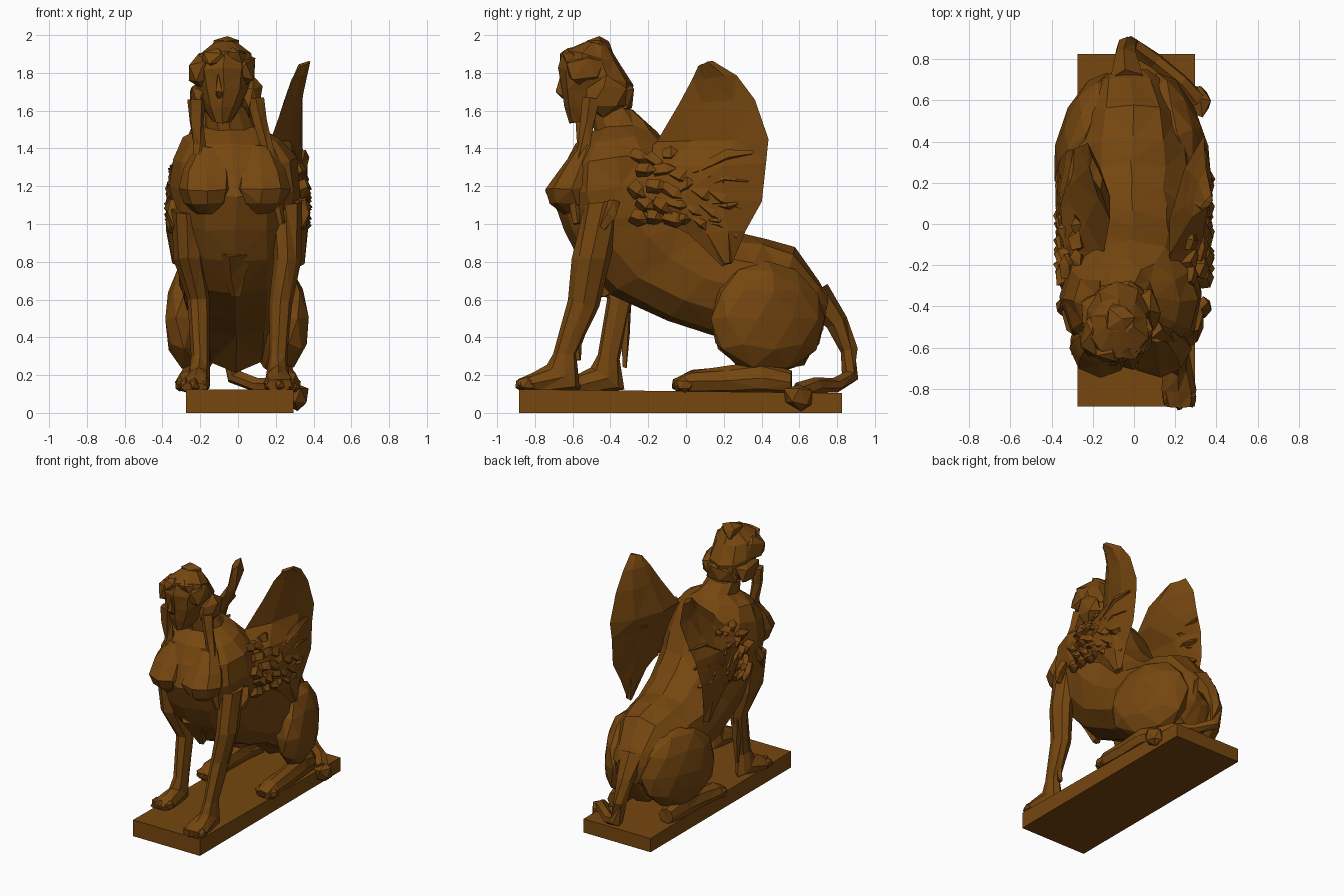
import bpy, bmesh, math, random
from mathutils import Vector, Matrix

random.seed(4)
mat = bpy.data.materials.new("bronze_brown")
mat.diffuse_color = (0.18, 0.062, 0.005, 1)


def finish(name, bm, jitter=0.0):
    """Facet the mesh, roughen it a little and add it to the scene."""
    for v in bm.verts:
        v.co += Vector([random.uniform(-jitter, jitter) for _ in range(3)])
    bmesh.ops.triangulate(bm, faces=bm.faces[:])
    bmesh.ops.recalc_face_normals(bm, faces=bm.faces[:])
    me = bpy.data.meshes.new(name)
    bm.to_mesh(me)
    bm.free()
    me.materials.append(mat)
    ob = bpy.data.objects.new(name, me)
    bpy.context.collection.objects.link(ob)
    return ob


def skin(bm, loops):
    """Join closed point loops into a capped skin."""
    rows = [[bm.verts.new(p) for p in loop] for loop in loops]
    n = len(rows[0])
    for a, b in zip(rows, rows[1:]):
        for i in range(n):
            j = (i + 1) % n
            bm.faces.new((a[i], a[j], b[j], b[i]))
    bm.faces.new(rows[0][::-1])
    bm.faces.new(rows[-1])


def profile_loft(name, rings, sides=10, jitter=0.008):
    """Each ring: x centre, then front and back (y, z) on the side profile, then half width."""
    bm = bmesh.new()
    loops = []
    for cx, y1, z1, y2, z2, w in rings:
        f, b = Vector((cx, y1, z1)), Vector((cx, y2, z2))
        c, d = (f + b) / 2, (f - b) / 2
        loops.append([c + d * math.cos(t) + Vector((w * math.sin(t), 0, 0))
                      for t in (2 * math.pi * i / sides for i in range(sides))])
    skin(bm, loops)
    return finish(name, bm, jitter)


def add_tube(bm, path, radii, sides=6):
    pts = [Vector(p) for p in path]
    loops = []
    for i, p in enumerate(pts):
        t = pts[min(i + 1, len(pts) - 1)] - pts[max(i - 1, 0)]
        u = t.cross(Vector((0.31, 0.2, 0.93))).normalized()
        v = t.cross(u).normalized()
        loops.append([p + (u * math.cos(a) + v * math.sin(a)) * radii[i]
                      for a in (2 * math.pi * k / sides for k in range(sides))])
    skin(bm, loops)


def tube(name, path, radii, sides=6, jitter=0.004):
    bm = bmesh.new()
    add_tube(bm, path, radii, sides)
    return finish(name, bm, jitter)


def lumps(name, items, level=1, jitter=0.01, turn=0.0):
    """Faceted blobs given as (centre, half sizes), turned about the vertical."""
    bm = bmesh.new()
    for c, s in items:
        bmesh.ops.create_icosphere(bm, subdivisions=level, radius=1, matrix=Matrix.Translation(c)
                                   @ Matrix.Rotation(turn, 4, 'Z') @ Matrix.Diagonal((*s, 1)))
    return finish(name, bm, jitter)


# plinth
bm = bmesh.new()
bmesh.ops.create_cube(bm, size=1, matrix=Matrix.Translation((0.01, -0.03, 0.0525))
                      @ Matrix.Diagonal((0.57, 1.71, 0.105, 1)))
for v in bm.verts:
    if v.co.z > 0.1 and v.co.y < 0:
        v.co.z += 0.02
finish("plinth", bm)

# torso from neck, through chest and belly, to the rump
profile_loft("body", [
    (-0.06, -0.51, 1.62, -0.28, 1.61, 0.11),
    (-0.04, -0.49, 1.50, -0.21, 1.54, 0.14),
    (-0.03, -0.58, 1.42, -0.16, 1.49, 0.26),
    (-0.02, -0.66, 1.30, -0.08, 1.40, 0.33),
    (-0.01, -0.71, 1.15, 0.00, 1.26, 0.345),
    (-0.01, -0.65, 0.96, 0.07, 1.14, 0.335),
    (-0.01, -0.56, 0.80, 0.14, 1.06, 0.325),
    (-0.01, -0.40, 0.63, 0.21, 1.00, 0.31),
    (-0.01, -0.10, 0.48, 0.30, 0.94, 0.31),
    (-0.01, 0.15, 0.40, 0.42, 0.92, 0.30),
    (-0.01, 0.40, 0.22, 0.57, 0.88, 0.26),
    (-0.02, 0.62, 0.25, 0.71, 0.70, 0.19),
    (-0.02, 0.72, 0.42, 0.75, 0.62, 0.10)], sides=12)

# bust, running up into the collar
for side, s in (("left", -1), ("right", 1)):
    profile_loft("breast_" + side, [
        (s * 0.13 - 0.02, -0.58, 1.41, -0.45, 1.42, 0.07),
        (s * 0.14 - 0.02, -0.685, 1.27, -0.45, 1.30, 0.135),
        (s * 0.145 - 0.02, -0.75, 1.18, -0.45, 1.20, 0.15),
        (s * 0.14 - 0.02, -0.72, 1.11, -0.45, 1.11, 0.125),
        (s * 0.13 - 0.02, -0.65, 1.05, -0.45, 1.05, 0.07)], 8, 0.006)

# head with face, nose and hair
profile_loft("head", [
    (-0.09, -0.61, 1.54, -0.48, 1.55, 0.05),
    (-0.09, -0.645, 1.62, -0.36, 1.59, 0.10),
    (-0.08, -0.66, 1.72, -0.29, 1.66, 0.14),
    (-0.08, -0.68, 1.82, -0.28, 1.74, 0.16),
    (-0.07, -0.65, 1.92, -0.35, 1.86, 0.145),
    (-0.07, -0.53, 1.97, -0.41, 1.93, 0.07)])
tube("nose", [(-0.1, -0.65, 1.79), (-0.1, -0.67, 1.70), (-0.1, -0.64, 1.675)], [0.012, 0.026, 0.02], 4)
lumps("hair", [
    ((-0.07, -0.46, 1.93), (0.08, 0.08, 0.065)),
    ((-0.19, -0.53, 1.81), (0.075, 0.13, 0.10)),
    ((0.02, -0.53, 1.82), (0.08, 0.13, 0.10)),
    ((-0.2, -0.46, 1.67), (0.065, 0.13, 0.10)),
    ((0.065, -0.43, 1.67), (0.07, 0.13, 0.11)),
    ((-0.06, -0.34, 1.66), (0.14, 0.08, 0.10)),
    ((-0.12, -0.61, 1.88), (0.08, 0.05, 0.05)),
    ((-0.03, -0.61, 1.88), (0.08, 0.05, 0.05))], 1, 0.016)

# long locks falling onto the shoulders
tube("hair_lock_left", [(-0.22, -0.55, 1.66), (-0.22, -0.55, 1.54), (-0.205, -0.54, 1.42),
                        (-0.21, -0.6, 1.27)], [0.05, 0.04, 0.035, 0.02], 5)
tube("hair_lock_right", [(0.09, -0.5, 1.66), (0.115, -0.52, 1.54), (0.155, -0.54, 1.40),
                         (0.19, -0.6, 1.22), (0.23, -0.58, 1.0)], [0.05, 0.04, 0.035, 0.04, 0.02], 5)

# front legs, the right one set further forward
profile_loft("front_leg_right", [
    (0.25, -0.54, 1.10, -0.33, 1.14, 0.085),
    (0.26, -0.60, 0.82, -0.40, 0.82, 0.075),
    (0.225, -0.62, 0.60, -0.46, 0.56, 0.062),
    (0.215, -0.70, 0.31, -0.58, 0.31, 0.048),
    (0.21, -0.74, 0.25, -0.56, 0.12, 0.060),
    (0.215, -0.82, 0.21, -0.78, 0.10, 0.085),
    (0.22, -0.89, 0.18, -0.88, 0.12, 0.070)], 8, 0.005)
profile_loft("front_leg_left", [
    (-0.27, -0.55, 1.05, -0.30, 1.10, 0.085),
    (-0.26, -0.53, 0.82, -0.28, 0.80, 0.080),
    (-0.21, -0.42, 0.60, -0.28, 0.60, 0.062),
    (-0.20, -0.47, 0.31, -0.35, 0.28, 0.052),
    (-0.21, -0.50, 0.24, -0.33, 0.12, 0.060),
    (-0.225, -0.58, 0.20, -0.53, 0.10, 0.080),
    (-0.23, -0.64, 0.16, -0.63, 0.11, 0.070)], 8, 0.005)

# hind legs: thigh turned in towards the tail, and foot lying flat along the plinth
for side, s in (("left", -1), ("right", 1)):
    lumps("haunch_" + side, [((s * 0.22 - 0.01, 0.43, 0.50), (0.135, 0.32, 0.305))], 2, 0.007, s * 0.33)
    profile_loft("hind_foot_" + side, [
        (s * 0.25, -0.07, 0.18, -0.05, 0.11, 0.06),
        (s * 0.25, 0.03, 0.225, 0.03, 0.10, 0.08),
        (s * 0.25, 0.22, 0.25, 0.22, 0.10, 0.065),
        (s * 0.24, 0.40, 0.27, 0.40, 0.10, 0.07),
        (s * 0.22, 0.56, 0.22, 0.56, 0.10, 0.06)], 8, 0.005)

# toes on all four paws
for name, x, y in (("front_right", 0.22, -0.86), ("front_left", -0.23, -0.61),
                   ("hind_right", 0.25, -0.03), ("hind_left", -0.25, -0.03)):
    lumps("toes_" + name, [((x + d, y + abs(d) * 0.4, 0.15), (0.03, 0.05, 0.04))
                           for d in (-0.055, 0, 0.055)], 1, 0.004)

# fur tufts behind the forelegs, at the elbows and under the chest
tube("leg_tuft_left", [(-0.21, -0.32, 0.58), (-0.21, -0.32, 0.42), (-0.21, -0.325, 0.24)], [0.04, 0.03, 0.015], 4)
tube("leg_tuft_right", [(0.21, -0.53, 0.5), (0.21, -0.575, 0.36), (0.21, -0.57, 0.28)], [0.03, 0.025, 0.02], 4)
tube("chest_tuft", [(-0.02, -0.50, 0.86), (-0.02, -0.46, 0.74), (-0.01, -0.42, 0.62)], [0.11, 0.07, 0.03], 5)
for side, s in (("left", -1), ("right", 1)):
    tube("elbow_tuft_" + side, [(s * 0.33, -0.38, 1.12), (s * 0.35, -0.40, 1.05), (s * 0.335, -0.44, 0.98)],
         [0.03, 0.035, 0.02], 4)

# tail, curling round the right of the plinth to a tuft
tube("tail", [(-0.03, 0.68, 0.63), (-0.04, 0.80, 0.48), (-0.04, 0.865, 0.33), (-0.02, 0.87, 0.19),
              (0.1, 0.79, 0.145), (0.23, 0.69, 0.145), (0.30, 0.60, 0.11)],
     [0.09, 0.06, 0.045, 0.045, 0.04, 0.04, 0.05])
lumps("tail_tuft", [((0.315, 0.60, 0.085), (0.065, 0.085, 0.075))], 1, 0.012)


# wings: rows of (z, front x, front y, back x, back y, half thickness)
def wing(name, rows):
    bm = bmesh.new()
    loops = []
    for z, xf, yf, xb, yb, t in rows:
        f, b = Vector((xf, yf, z)), Vector((xb, yb, z + 0.02))
        out = Vector((math.copysign(t, xb), 0, 0))
        loops.append([f, f.lerp(b, 0.3) + out, f.lerp(b, 0.7) + out, b,
                      f.lerp(b, 0.7) - out, f.lerp(b, 0.3) - out])
    skin(bm, loops)
    return finish(name, bm, 0.006)


wing("wing_right", [
    (0.78, 0.33, 0.19, 0.33, 0.25, 0.02), (0.95, 0.33, 0.02, 0.34, 0.32, 0.03),
    (1.10, 0.31, -0.28, 0.34, 0.40, 0.04), (1.30, 0.25, -0.32, 0.34, 0.42, 0.055),
    (1.43, 0.17, -0.15, 0.34, 0.44, 0.045), (1.64, 0.24, -0.03, 0.345, 0.36, 0.03),
    (1.77, 0.29, 0.03, 0.355, 0.27, 0.025), (1.84, 0.33, 0.06, 0.38, 0.14, 0.02)])
wing("wing_left", [
    (0.78, -0.33, 0.18, -0.33, 0.25, 0.02), (0.95, -0.33, 0.02, -0.355, 0.29, 0.03),
    (1.10, -0.32, -0.28, -0.355, 0.32, 0.04), (1.28, -0.26, -0.32, -0.33, 0.35, 0.055),
    (1.42, -0.15, -0.15, -0.27, 0.37, 0.045), (1.56, -0.12, 0.02, -0.22, 0.39, 0.03),
    (1.68, -0.16, 0.17, -0.21, 0.33, 0.02)])

# ragged covert feathers on the shoulders and long flight feathers behind
for side, s in (("left", -1), ("right", 1)):
    bm = bmesh.new()
    for r in range(5):
        for c in range(6):
            y = -0.29 + c * 0.085 + (r % 2) * 0.035
            z = 1.05 + r * 0.08 - c * 0.006
            x = 0.335 - 0.02 * (r > 2) - (0.05 if r == 4 else 0)
            p = Vector((s * x, y, z))
            d = Vector((s * 0.02, random.uniform(0.06, 0.12), random.uniform(-0.1, 0.03)))
            add_tube(bm, [p, p + d * 0.6, p + d], [0.035, 0.042, 0.008], 4)
    finish("covert_feathers_" + side, bm, 0.008)
    bm = bmesh.new()
    for k in range(4):
        z0, y1, z1 = 1.02 + k * 0.09, 0.27 + k * 0.03, 0.93 + k * 0.15
        lean = -0.02 * k if s < 0 else 0
        add_tube(bm, [(s * 0.33, 0.08, z0), (s * (0.345 + lean), (y1 + 0.08) / 2, (z0 + z1) / 2 + 0.03),
                      (s * (0.34 + lean), y1, z1)], [0.03, 0.035, 0.012], 4)
    finish("flight_feathers_" + side, bm, 0.004)
